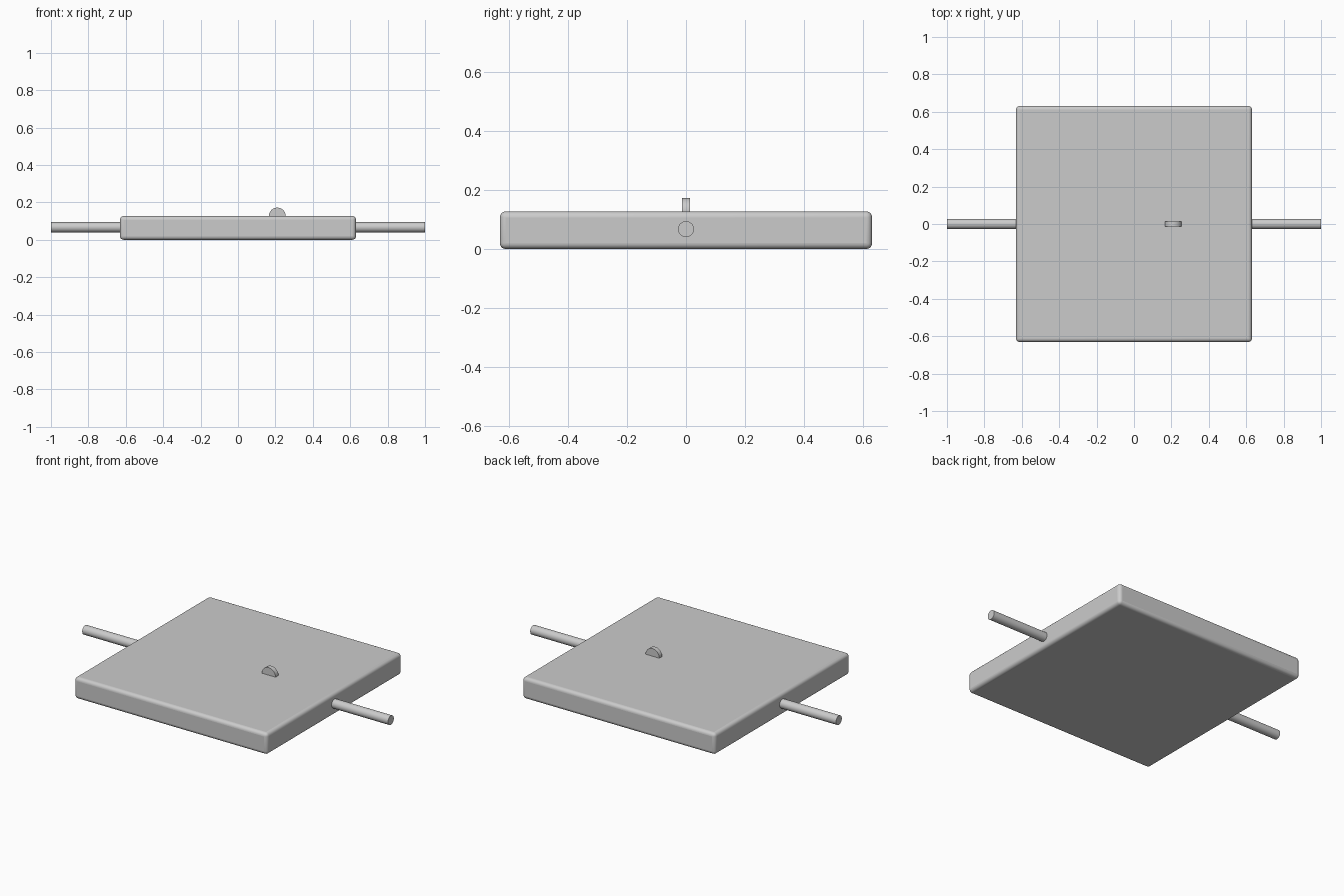
import bpy
import math

cube = bpy.data.objects.get("Cube")
if cube:
    bpy.data.objects.remove(cube, do_unlink=True)

grey = bpy.data.materials.new("light_grey")
grey.use_nodes = True
grey.diffuse_color = (0.6, 0.6, 0.6, 1)
grey.node_tree.nodes["Principled BSDF"].inputs["Base Color"].default_value = (0.6, 0.6, 0.6, 1)


def finish(name):
    """Name the active object, colour it and smooth its curved faces."""
    obj = bpy.context.object
    obj.name = name
    obj.data.materials.append(grey)
    bpy.ops.object.transform_apply(location=False, rotation=True, scale=True)
    bpy.ops.object.shade_smooth_by_angle(angle=math.radians(35))
    return obj


def cylinder(name, radius, depth, location, rotation):
    bpy.ops.mesh.primitive_cylinder_add(vertices=48, radius=radius, depth=depth,
                                        location=location, rotation=rotation)
    return finish(name)


SIDE, HEIGHT = 1.262, 0.127

# Square slab with rounded edges
bpy.ops.mesh.primitive_cube_add(size=1, location=(0, 0, HEIGHT / 2))
bpy.context.object.scale = (SIDE, SIDE, HEIGHT)
slab = finish("slab")
bevel = slab.modifiers.new("rounded_edges", 'BEVEL')
bevel.width = 0.02
bevel.segments = 5
bevel.limit_method = 'ANGLE'

# Axle stubs on both sides, sunk slightly into the slab
for name, side in (("left_axle", 1), ("right_axle", -1)):
    inner = SIDE / 2 - 0.03
    cylinder(name, 0.027, 1 - inner, (side * (1 + inner) / 2, 0, 0.067),
             (0, math.pi / 2, 0))

# Half-disc tab rising from the top
cylinder("top_tab", 0.045, 0.027, (0.21, 0, HEIGHT), (math.pi / 2, 0, 0))
